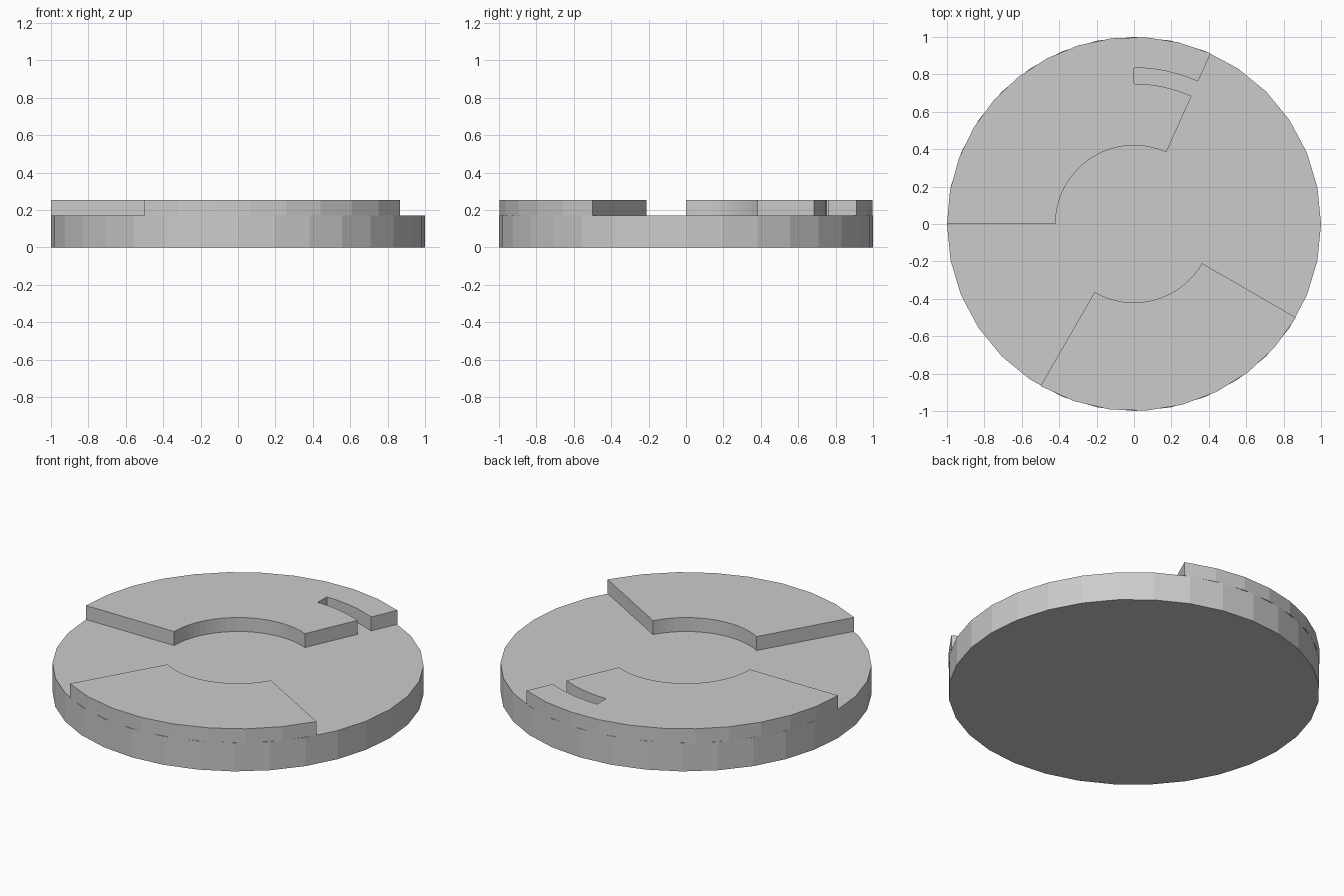
import bpy, bmesh, math

if "Cube" in bpy.data.objects:
    bpy.data.objects.remove(bpy.data.objects["Cube"])

# One plain grey for the whole part
grey = bpy.data.materials.new("plain_grey")
grey.diffuse_color = (0.6, 0.6, 0.6, 1)
grey.use_nodes = True
grey.node_tree.nodes["Principled BSDF"].inputs["Base Color"].default_value = grey.diffuse_color

BASE_TOP, PAD_TOP = 0.17, 0.253
INNER, OUTER = 0.42, 1.0


def arc(radius, start, end, steps):
    """Points along an arc, angles in degrees."""
    angles = [math.radians(start + (end - start) * i / steps) for i in range(steps + 1)]
    return [(radius * math.cos(a), radius * math.sin(a)) for a in angles]


def extrude_outline(name, outline, z0, z1):
    """Flat-shaded solid from a counter-clockwise outline."""
    bm = bmesh.new()
    face = bm.faces.new([bm.verts.new((x, y, z0)) for x, y in outline])
    top = bmesh.ops.extrude_face_region(bm, geom=[face], use_keep_orig=True)["geom"]
    for v in top:
        if isinstance(v, bmesh.types.BMVert):
            v.co.z = z1
    bmesh.ops.recalc_face_normals(bm, faces=bm.faces)
    mesh = bpy.data.meshes.new(name)
    bm.to_mesh(mesh)
    bm.free()
    mesh.materials.append(grey)
    obj = bpy.data.objects.new(name, mesh)
    bpy.context.collection.objects.link(obj)
    return obj


# 32-sided base disc
extrude_outline("base_disc", arc(OUTER, 0, 360, 32)[:-1], 0, BASE_TOP)

# Rear raised sector with a curved slot open at its right end
END = 65.8
rear = (arc(OUTER, END, 180, 11)
        + arc(INNER, 180, END, 22)
        + arc(0.75, END, 90, 6)
        + arc(0.835, 90, END, 6))
extrude_outline("rear_raised_sector", rear, BASE_TOP, PAD_TOP)

# Front raised sector, a plain quarter ring
front = arc(OUTER, -120, -30, 8) + arc(INNER, -30, -120, 16)
extrude_outline("front_raised_sector", front, BASE_TOP, PAD_TOP)
